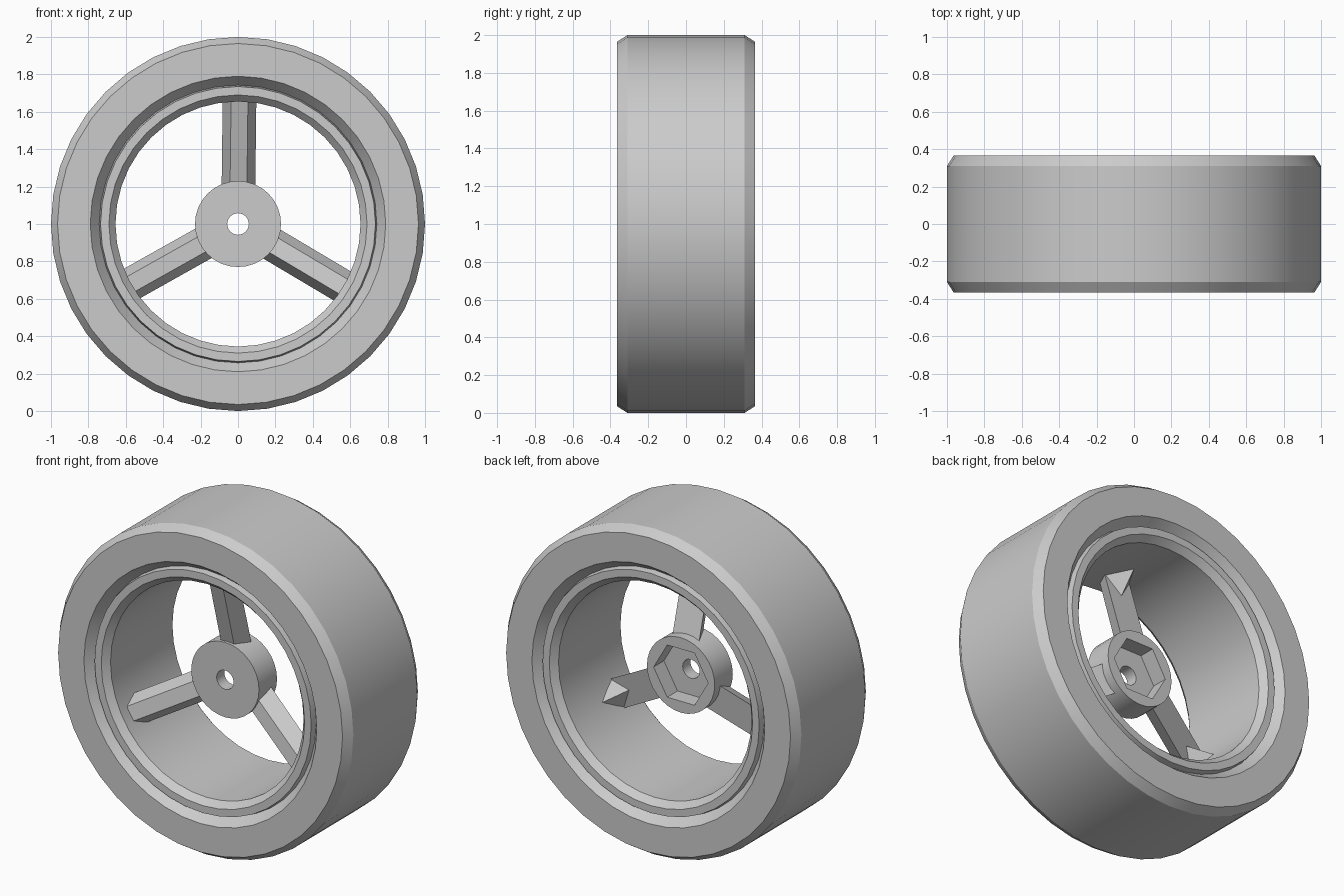
import bpy, bmesh
from math import pi, radians
from mathutils import Matrix, Vector

cube = bpy.data.objects.get("Cube")
if cube:
    bpy.data.objects.remove(cube, do_unlink=True)

grey = bpy.data.materials.new("plain_grey")
grey.use_nodes = True
GREY = (0.6, 0.6, 0.6, 1)
grey.diffuse_color = GREY
grey.node_tree.nodes["Principled BSDF"].inputs["Base Color"].default_value = GREY

CENTRE = Vector((0, 0, 1))


def finish(name, bm, smooth=True):
    bmesh.ops.recalc_face_normals(bm, faces=bm.faces)
    mesh = bpy.data.meshes.new(name)
    bm.to_mesh(mesh)
    bm.free()
    mesh.materials.append(grey)
    obj = bpy.data.objects.new(name, mesh)
    bpy.context.collection.objects.link(obj)
    obj.location = CENTRE
    if smooth:
        bpy.ops.object.select_all(action='DESELECT')
        obj.select_set(True)
        bpy.context.view_layer.objects.active = obj
        bpy.ops.object.shade_smooth_by_angle(angle=radians(30))
    return obj


def ring(name, half, steps=40):
    """Revolve a closed profile, given as (radius, y) for the front half, about y."""
    profile = half + [(r, -y) for r, y in reversed(half)]
    bm = bmesh.new()
    verts = [bm.verts.new((0, y, r)) for r, y in profile]
    edges = [bm.edges.new((a, b)) for a, b in zip(verts, verts[1:] + verts[:1])]
    bmesh.ops.spin(bm, geom=verts + edges, cent=(0, 0, 0), axis=(0, 1, 0),
                   angle=2 * pi, steps=steps, use_merge=True)
    bmesh.ops.remove_doubles(bm, verts=bm.verts, dist=1e-4)
    return finish(name, bm)


def drum(name, radius, y0, y1, sides, turn=0):
    """Prism along y between two depths."""
    bm = bmesh.new()
    bmesh.ops.create_cone(bm, cap_ends=True, segments=sides, radius1=radius,
                          radius2=radius, depth=y1 - y0)
    place = (Matrix.Translation((0, (y0 + y1) / 2, 0)) @ Matrix.Rotation(pi / 2, 4, 'X')
             @ Matrix.Rotation(turn, 4, 'Z'))
    bmesh.ops.transform(bm, matrix=place, verts=bm.verts)
    return finish(name, bm, smooth=False)


# Tyre with chamfered shoulders and sloped inner walls, and the lipped rim
ring("tyre", [(0.74, -0.3), (0.79, -0.365), (0.965, -0.365), (1.0, -0.31)])
ring("rim", [(0.655, -0.3), (0.69, -0.34), (0.735, -0.34), (0.745, -0.29)])

# Hub with an axle hole and a hexagonal pocket at the back
hub = drum("hub", 0.23, -0.125, 0.05, 32)
for cutter in (drum("axle_hole_cutter", 0.058, -0.3, 0.3, 16),
               drum("hex_pocket_cutter", 0.185, -0.05, 0.2, 6, pi / 2)):
    cut = hub.modifiers.new("cut", 'BOOLEAN')
    cut.operation = 'DIFFERENCE'
    cut.solver = 'EXACT'
    cut.object = cutter
    bpy.context.view_layer.objects.active = hub
    bpy.ops.object.modifier_apply(modifier=cut.name)
    bpy.data.objects.remove(cutter, do_unlink=True)
bpy.ops.object.select_all(action='DESELECT')
hub.select_set(True)
bpy.context.view_layer.objects.active = hub
bpy.ops.object.shade_smooth_by_angle(angle=radians(30))


def hull(name, points, turn):
    bm = bmesh.new()
    for p in points:
        bm.verts.new(p)
    bmesh.ops.convex_hull(bm, input=bm.verts)
    bmesh.ops.dissolve_limit(bm, angle_limit=0.02, verts=bm.verts, edges=bm.edges)
    bmesh.ops.rotate(bm, matrix=Matrix.Rotation(turn, 3, 'Y'), verts=bm.verts)
    return finish(name, bm, smooth=False)


# Three bevelled spokes leaning forward to the rim, each with a gusset behind
spoke = [(s * w, y, r) for s in (-1, 1)
         for w, y, r in ((0.045, -0.1, 0.2), (0.09, 0.0, 0.2),
                         (0.045, -0.235, 0.665), (0.09, -0.14, 0.665))]
gusset = [(-0.09, -0.14, 0.655), (0.09, -0.14, 0.655), (0, 0.01, 0.655), (0, -0.1, 0.53)]
for i, side in enumerate(("top", "left", "right")):
    turn = i * 2 * pi / 3 + radians(0.7)
    hull(side + "_spoke", spoke, turn)
    hull(side + "_gusset", gusset, turn)
